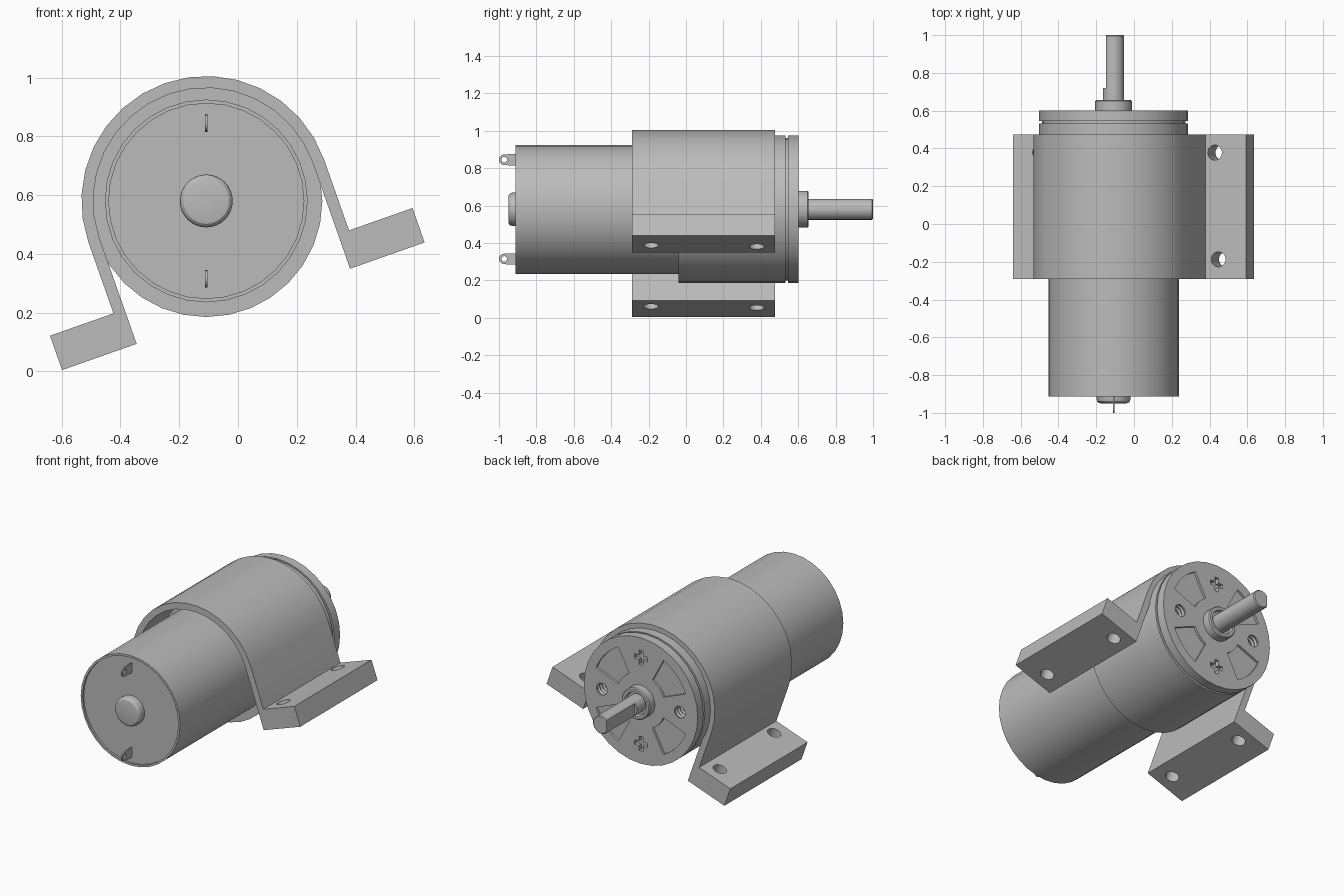
import bpy, bmesh, math
from mathutils import Vector

if "Cube" in bpy.data.objects:
    bpy.data.objects.remove(bpy.data.objects["Cube"])

CX, CZ = -0.108, 0.58            # motor axis, running along y
TILT = math.radians(19.4)        # roll of the mounting bracket

grey = bpy.data.materials.new("plain_grey")
grey.use_nodes = True
grey.diffuse_color = (0.5, 0.5, 0.5, 1)
grey.node_tree.nodes["Principled BSDF"].inputs["Base Color"].default_value = (0.5, 0.5, 0.5, 1)


def finish(name, bm):
    bmesh.ops.recalc_face_normals(bm, faces=bm.faces)
    mesh = bpy.data.meshes.new(name)
    bm.to_mesh(mesh)
    bm.free()
    mesh.materials.append(grey)
    obj = bpy.data.objects.new(name, mesh)
    bpy.context.collection.objects.link(obj)
    return obj


def activate(obj):
    bpy.ops.object.select_all(action='DESELECT')
    obj.select_set(True)
    bpy.context.view_layer.objects.active = obj


def smooth(obj):
    activate(obj)
    bpy.ops.object.shade_smooth_by_angle(angle=math.radians(30))


def lathe(name, profile, x=CX, z=CZ, sides=32):
    """Turn (radius, y) points about an axis parallel to y."""
    bm = bmesh.new()
    rings = []
    for r, y in profile:
        angles = [2 * math.pi * i / sides for i in range(sides)] if r else [0]
        ring = [bm.verts.new((x + r * math.cos(a), y, z + r * math.sin(a))) for a in angles]
        rings.append(ring * (1 if r else sides))
    for a, b in zip(rings, rings[1:]):
        for i in range(sides):
            j = (i + 1) % sides
            bm.faces.new(dict.fromkeys((a[i], a[j], b[j], b[i])))
    return finish(name, bm)


def prism(name, points, vec):
    """Extrude a flat outline along a vector."""
    bm = bmesh.new()
    face = bm.faces.new([bm.verts.new(p) for p in points])
    new = bmesh.ops.extrude_face_region(bm, geom=[face])["geom"]
    moved = [g for g in new if isinstance(g, bmesh.types.BMVert)]
    bmesh.ops.translate(bm, verts=moved, vec=Vector(vec))
    return finish(name, bm)


def cut(obj, cutters):
    """Subtract each cutter, then discard it."""
    for cutter in cutters:
        mod = obj.modifiers.new("cut", 'BOOLEAN')
        mod.operation, mod.solver, mod.object = 'DIFFERENCE', 'EXACT', cutter
        activate(obj)
        bpy.ops.object.modifier_apply(modifier=mod.name)
        bpy.data.objects.remove(cutter)


def arc(r, start, end, steps):
    angles = [math.radians(start + (end - start) * i / steps) for i in range(steps + 1)]
    return [(r * math.cos(a), r * math.sin(a)) for a in angles]


def on_axis(u, v, y, tilt=0.0):
    c, s = math.cos(tilt), math.sin(tilt)
    return Vector((CX + u * c - v * s, y, CZ + u * s + v * c))


# Motor can with a thin raised rim, and its rounded end bearing
smooth(lathe("motor_can", [(0, -0.9), (0.332, -0.9), (0.332, -0.912), (0.345, -0.912),
                           (0.345, 0), (0, 0)]))
smooth(lathe("end_bearing", [(0, -0.95), (0.065, -0.95), (0.078, -0.947), (0.087, -0.938),
                             (0.09, -0.925), (0.09, -0.89), (0, -0.89)]))

# Terminal tabs with solder holes
for label, z in (("upper", 0.845), ("lower", 0.315)):
    tip = [(-0.972 - v, z + u) for u, v in arc(0.028, 0, 180, 10)]
    outline = [(-0.89, z - 0.03), (-0.945, z - 0.03)] + tip[::-1] + [(-0.945, z + 0.03), (-0.89, z + 0.03)]
    tab = prism(label + "_terminal", [(CX - 0.004, y, w) for y, w in outline], (0.008, 0, 0))
    hole = [(CX - 0.05, -0.972 + u, z + v) for u, v in arc(0.015, 0, 345, 15)]
    cut(tab, [prism("hole_cutter", hole, (0.1, 0, 0))])

# Gearbox with a narrow seam groove
BACK = 0.602
gearbox = lathe("gearbox", [(0, -0.04), (0.395, -0.04), (0.395, 0.532), (0.38, 0.532),
                            (0.38, 0.545), (0.395, 0.545), (0.395, BACK), (0, BACK)])
cutters = []
# Sunken sectors on the back face
for mid in (42, 138, 222, 318):
    shape = arc(0.17, mid - 20, mid + 20, 4) + arc(0.335, mid + 20, mid - 20, 6)
    cutters.append(prism("sector_cutter", [on_axis(u, v, BACK - 0.014) for u, v in shape], (0, 0.1, 0)))
# Cross recesses above and below the shaft
a, b = 0.045, 0.014
plus = [(a, -b), (a, b), (b, b), (b, a), (-b, a), (-b, b),
        (-a, b), (-a, -b), (-b, -b), (-b, -a), (b, -a), (b, -b)]
for side in (-1, 1):
    cutters.append(prism("cross_cutter", [on_axis(u, v + side * 0.27, BACK - 0.025) for u, v in plus], (0, 0.1, 0)))
    # Threaded holes left and right of the shaft
    thread = [(0.042 if i % 2 else 0.035, BACK + 0.02 - i * 0.012) for i in range(12)]
    thread = [(0, thread[0][1])] + thread + [(0, thread[-1][1])]
    cutters.append(lathe("thread_cutter", thread, x=CX + side * 0.27, sides=16))
cut(gearbox, cutters)
smooth(gearbox)

# Output bearing and D-shaped shaft
smooth(lathe("output_bearing", [(0, 0.59), (0.098, 0.59), (0.098, 0.65), (0.092, 0.656),
                                (0.075, 0.656), (0.07, 0.635), (0, 0.635)]))
shaft = lathe("output_shaft", [(0, 0.6), (0.056, 0.6), (0.056, 0.995), (0.051, 1), (0, 1)], sides=24)
flat = [(CX - 0.2, 0.72, CZ - 0.1), (CX - 0.04, 0.72, CZ - 0.1),
        (CX - 0.04, 0.72, CZ + 0.1), (CX - 0.2, 0.72, CZ + 0.1)]
cut(shaft, [prism("flat_cutter", flat, (0, 0.4, 0))])
smooth(shaft)

# Saddle bracket: half ring, straight legs and two feet
OUT, IN, TOP, BOTTOM, END = 0.425, 0.385, -0.256, -0.38, 0.654
outline = ([(END, BOTTOM), (END, TOP), (OUT, TOP)] + arc(OUT, 0, 180, 16)
           + [(-OUT, TOP), (-END, TOP), (-END, BOTTOM), (-IN, BOTTOM)]
           + arc(IN, 180, 0, 16) + [(IN, BOTTOM)])
bracket = prism("mounting_bracket", [on_axis(u, v, -0.29, TILT) for u, v in outline], (0, 0.765, 0))
# Screw holes through the feet
down = on_axis(0, -0.3, 0, TILT) - on_axis(0, 0, 0, TILT)
for u, y in ((0.478, 0.378), (0.498, -0.187), (-0.505, 0.378), (-0.485, -0.187)):
    rim = [on_axis(u + du, -0.2, y + dy, TILT) for du, dy in arc(0.04, 0, 345, 23)]
    cut(bracket, [prism("screw_cutter", rim, down)])
smooth(bracket)
